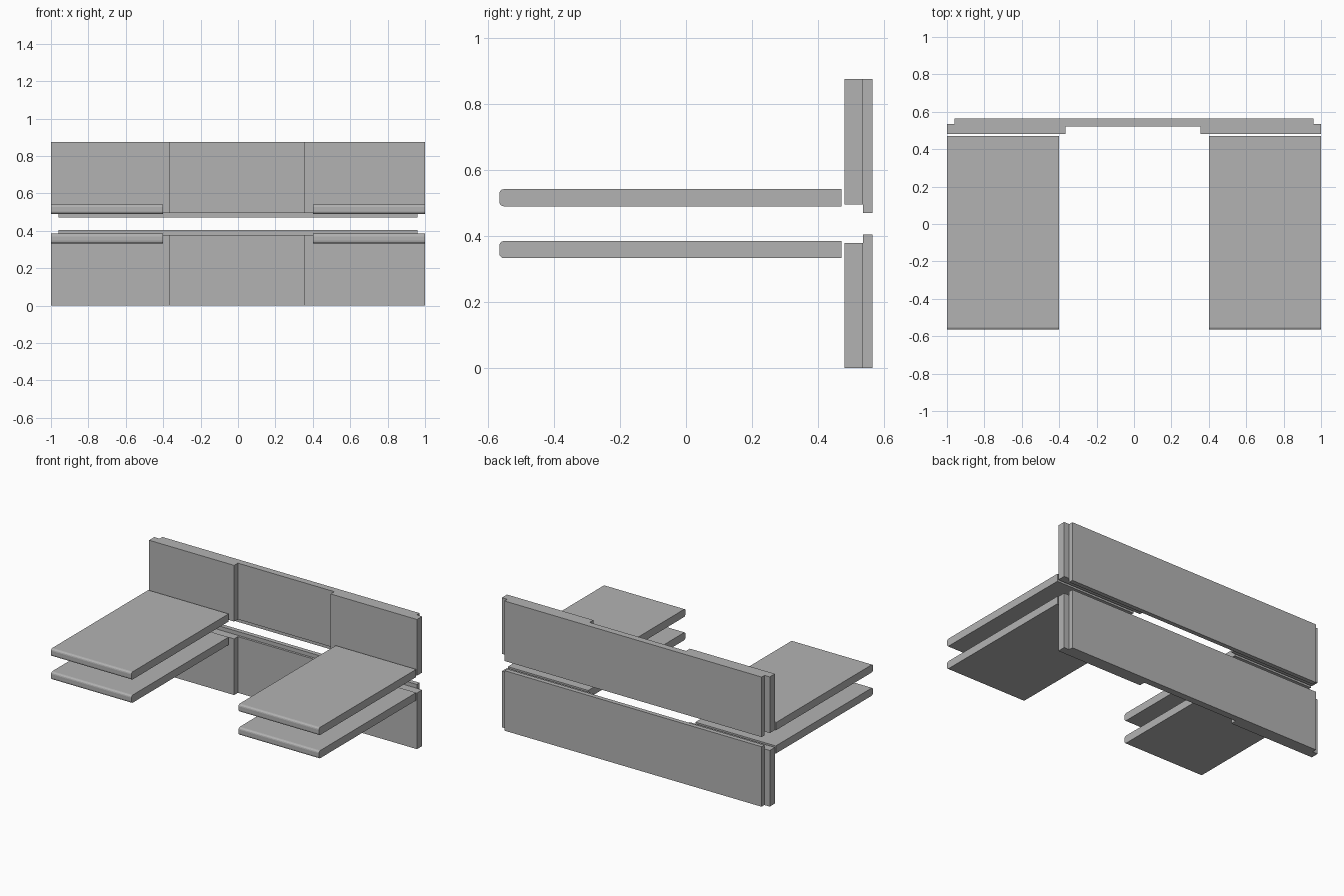
import bpy
import bmesh

if "Cube" in bpy.data.objects:
    bpy.data.objects.remove(bpy.data.objects["Cube"])

grey = bpy.data.materials.new("plain_grey")
grey.use_nodes = True
colour = (0.45, 0.45, 0.45, 1)
grey.diffuse_color = colour
grey.node_tree.nodes["Principled BSDF"].inputs["Base Color"].default_value = colour

MID_Z = 0.4375          # the upper and lower sets mirror about this height


def add_object(name, bm):
    bmesh.ops.recalc_face_normals(bm, faces=bm.faces)
    mesh = bpy.data.meshes.new(name)
    bm.to_mesh(mesh)
    bm.free()
    mesh.materials.append(grey)
    obj = bpy.data.objects.new(name, mesh)
    bpy.context.collection.objects.link(obj)
    return obj


def raise_faces(bm, faces, height):
    """Extrude faces vertically and drop the covered originals."""
    result = bmesh.ops.extrude_face_region(bm, geom=faces)["geom"]
    verts = [g for g in result if isinstance(g, bmesh.types.BMVert)]
    bmesh.ops.translate(bm, verts=verts, vec=(0, 0, height))
    return [g for g in result if isinstance(g, bmesh.types.BMFace)]


def wall_panel(name, base_z, sign):
    """Recessed board with a narrower backing that ends in a tongue."""
    front, recess, step, back = 0.48, 0.52, 0.535, 0.565
    plan = [(-1, front), (-0.365, front), (-0.365, recess), (0.355, recess),
            (0.355, front), (1, front), (1, step), (0.96, step),
            (-0.96, step), (-1, step)]
    bm = bmesh.new()
    board = [bm.verts.new((x, y, base_z)) for x, y in plan]
    rear = [bm.verts.new((x, back, base_z)) for x in (-0.96, 0.96)]
    faces = [bm.faces.new(board),
             bm.faces.new([board[8], board[7], rear[1], rear[0]])]
    tops = raise_faces(bm, faces, sign * 0.379)
    # Only the backing strip carries on to form the tongue
    backing = max(tops, key=lambda f: f.calc_center_median().y)
    raised = raise_faces(bm, [backing], sign * 0.026)
    if backing.is_valid:
        bmesh.ops.delete(bm, geom=[backing], context='FACES_ONLY')
    # Close the foot of the panel if the extrusion consumed it
    if not any(f.is_valid for f in faces):
        bm.faces.new(board)
        bm.faces.new([board[8], board[7], rear[1], rear[0]])
    add_object(name, bm)


def shelf(name, side, z):
    """Flat slab with rounded front edges."""
    bm = bmesh.new()
    bmesh.ops.create_cube(bm, size=1)
    bmesh.ops.scale(bm, verts=bm.verts, vec=(0.6, 1.036, 0.052))
    bmesh.ops.translate(bm, verts=bm.verts, vec=(side * 0.7, -0.047, z))
    edges = [e for e in bm.edges
             if all(v.co.y < 0 for v in e.verts)
             and abs(e.verts[0].co.x - e.verts[1].co.x) > 0.1]
    bmesh.ops.bevel(bm, geom=edges, offset=0.014, segments=3,
                    profile=0.5, affect='EDGES')
    add_object(name, bm)


# Upper and lower sets
for level, sign in (("lower", 1), ("upper", -1)):
    wall_panel(level + "_wall_panel", MID_Z - sign * MID_Z, sign)
    for side_name, side in (("left", 1), ("right", -1)):
        shelf(f"{level}_{side_name}_shelf", side, MID_Z - sign * 0.0785)
